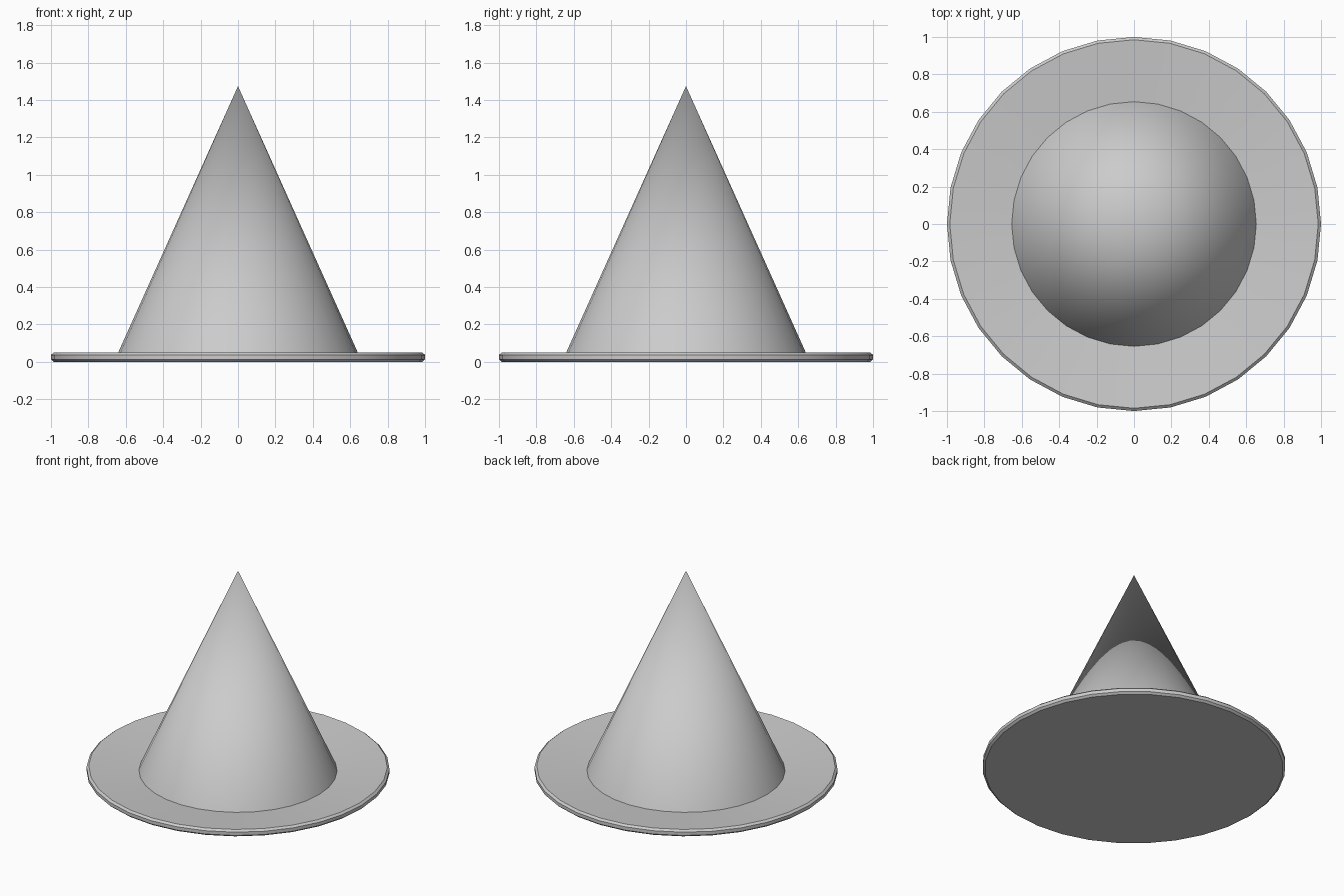
import bpy, bmesh, math

if "Cube" in bpy.data.objects:
    bpy.data.objects.remove(bpy.data.objects["Cube"])

SIDES = 32


def lathe(name, profile, cap_first=False):
    """Revolve (radius, z) points around z; radius 0 becomes a single tip."""
    bm = bmesh.new()
    rings = []
    for r, z in profile:
        if r == 0:
            rings.append([bm.verts.new((0, 0, z))] * SIDES)
        else:
            rings.append([bm.verts.new((r * math.cos(2 * math.pi * i / SIDES),
                                        r * math.sin(2 * math.pi * i / SIDES), z))
                          for i in range(SIDES)])
    for a, b in zip(rings, rings[1:]):
        for i in range(SIDES):
            j = (i + 1) % SIDES
            quad = [a[i], a[j], b[j], b[i]]
            bm.faces.new(list(dict.fromkeys(quad)))
    if cap_first:
        bm.faces.new(rings[0][::-1])
    mesh = bpy.data.meshes.new(name)
    bm.to_mesh(mesh)
    bm.free()
    obj = bpy.data.objects.new(name, mesh)
    bpy.context.collection.objects.link(obj)
    bpy.ops.object.select_all(action='DESELECT')
    obj.select_set(True)
    bpy.context.view_layer.objects.active = obj
    bpy.ops.object.shade_smooth_by_angle(angle=math.radians(30))
    return obj


# Brim: flat underside, chamfered rim, top dipping slightly towards the cone
lathe("hat_brim", [(0.985, 0), (1, 0.013), (1, 0.037), (0.985, 0.05), (0.654, 0.02)],
      cap_first=True)

# Pointed crown rising from the inner edge of the brim
lathe("hat_cone", [(0.654, 0.02), (0, 1.474)])
